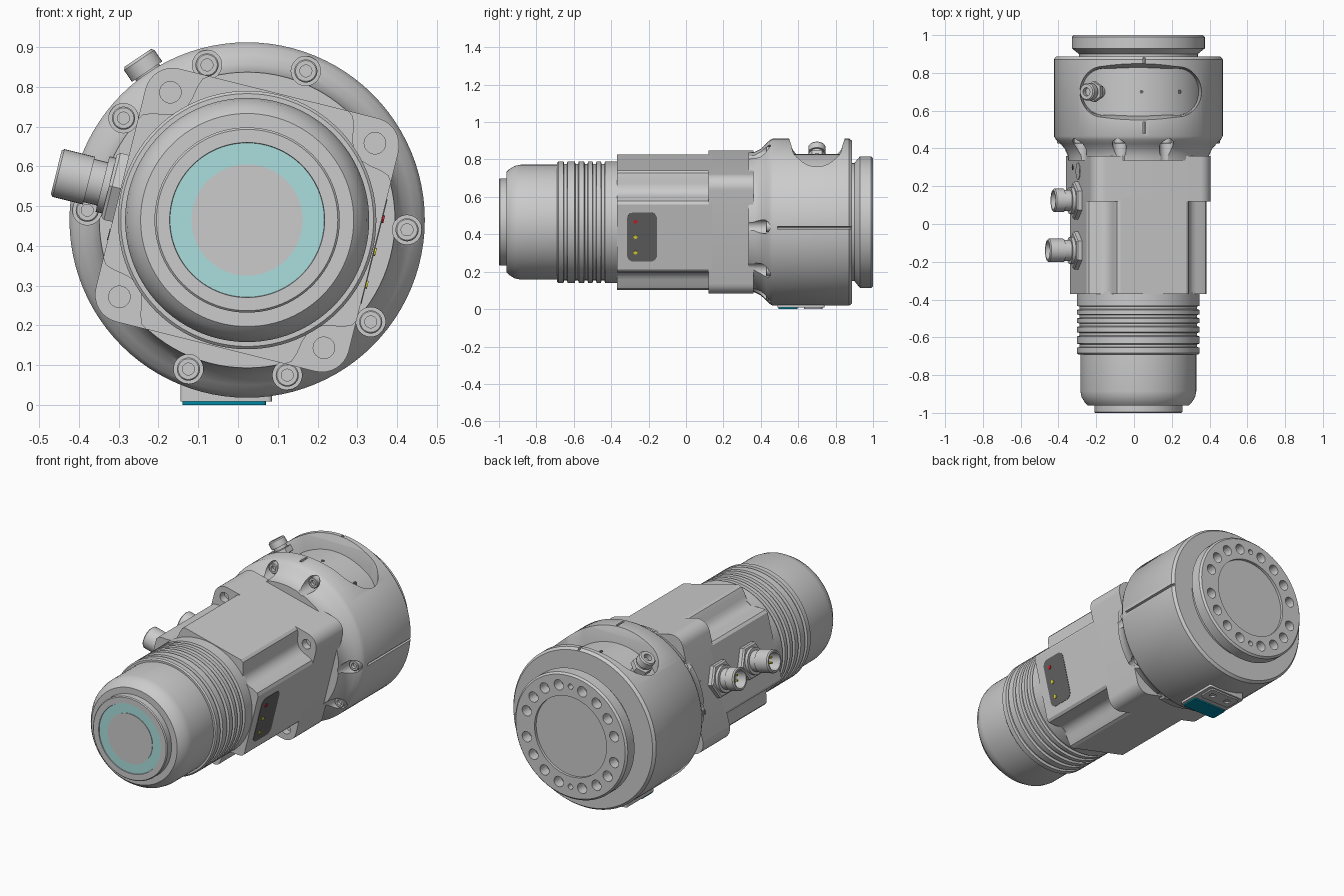
import bpy, bmesh
from math import sin, cos, pi, radians
from mathutils import Vector

if "Cube" in bpy.data.objects:
    bpy.data.objects.remove(bpy.data.objects["Cube"])

CX, CZ, TILT = 0.023, 0.465, radians(14)
Y = Vector((0, 1, 0))
AXIS = Vector((CX, 0, CZ))


def material(name, color):
    m = bpy.data.materials.new(name)
    m.diffuse_color = (*color, 1)
    m.use_nodes = True
    m.node_tree.nodes["Principled BSDF"].inputs["Base Color"].default_value = m.diffuse_color
    return m


CYAN = material("cyan", (0.40, 0.74, 0.73))
TEAL = material("teal", (0.0, 0.25, 0.36))
DARK = material("dark_grey", (0.13, 0.13, 0.13))
YELLOW = material("yellow", (0.75, 0.70, 0.03))
RED = material("red", (0.75, 0.01, 0.02))


def loft(name, rings, mat=None):
    """Skin a list of equal-length point rings and cap both ends."""
    bm = bmesh.new()
    rows = [[bm.verts.new(p) for p in ring] for ring in rings]
    n = len(rows[0])
    for a, b in zip(rows, rows[1:]):
        for i in range(n):
            bm.faces.new((a[i], a[(i + 1) % n], b[(i + 1) % n], b[i]))
    bm.faces.new(rows[0])
    bm.faces.new(rows[-1])
    bmesh.ops.recalc_face_normals(bm, faces=bm.faces)
    me = bpy.data.meshes.new(name)
    bm.to_mesh(me)
    bm.free()
    ob = bpy.data.objects.new(name, me)
    bpy.context.collection.objects.link(ob)
    if mat:
        me.materials.append(mat)
    return ob


def rod(name, origin, axis, profile, n=32, mat=None):
    """Turned part: profile of (distance along axis, radius)."""
    axis = axis.normalized()
    u = axis.cross(Vector((0, 0, 1)) if abs(axis.z) < 0.9 else Y).normalized()
    v = axis.cross(u)
    rings = [[origin + axis * d + r * (u * cos(2 * pi * i / n) + v * sin(2 * pi * i / n))
              for i in range(n)] for d, r in profile]
    return loft(name, rings, mat)


def lathe(name, profile, mat=None):
    return rod(name, AXIS, Y, profile, 96, mat)


def radial(deg):
    return Vector((cos(radians(deg)), 0, sin(radians(deg))))


def polar(r, deg, y):
    return AXIS + radial(deg) * r + Y * y


def local(u, v, y):
    """Point in the tilted frame of the square body."""
    c, s = cos(TILT), sin(TILT)
    return Vector((CX + u * c + v * s, y, CZ - u * s + v * c))


def square_prism(name, corner, y0, y1):
    outline = []
    for k in range(4):
        c, s = round(cos(k * pi / 2)), round(sin(k * pi / 2))
        outline += [(x * c - z * s, x * s + z * c) for x, z in corner]
    return loft(name, [[local(u, v, y) for u, v in outline] for y in (y0, y1)])


def rounded_rect(w, h, r, n=8):
    pts = []
    for k, (sx, sy) in enumerate(((1, 1), (-1, 1), (-1, -1), (1, -1))):
        for i in range(n + 1):
            a = (k + i / n) * pi / 2
            pts.append((sx * (w - r) + r * cos(a), sy * (h - r) + r * sin(a)))
    return pts


def cut(target, cutters):
    bpy.context.view_layer.objects.active = target
    for c in cutters:
        m = target.modifiers.new("cut", 'BOOLEAN')
        m.object = c
        m.solver = 'EXACT'
        bpy.ops.object.modifier_apply(modifier=m.name)
        bpy.data.objects.remove(c)


# Front cap with coloured light ring
lathe("front_cap", [(-.985, .193), (-1, .195), (-1, .228), (-.995, .233), (-.96, .233), (-.96, .268),
                    (-.945, .283), (-.915, .301), (-.885, .307), (-.69, .307)])
lathe("light_ring", [(-.98, .194), (-.996, .194)], CYAN)
lathe("center_disc", [(-.98, .14), (-.999, .14)])

# Ribbed collar
ribs = [(-.69, .30), (-.69, .318), (-.683, .325)]
for y in (-.655, -.595, -.545, -.50, -.455):
    ribs += [(y, .325), (y + .004, .311), (y + .018, .311), (y + .022, .325)]
lathe("ribbed_collar", ribs + [(-.36, .325)])

# Square motor body with relieved corners
half = [(.328, .18), (.318, .195), (.295, .203), (.265, .208), (.243, .215)]
square_prism("motor_body", half + [(.227, .227)] + [(b, a) for a, b in reversed(half)], -.37, .14)

# Mounting flange with four holes
arc = [(.258 + .07 * cos(i * pi / 16), .258 + .07 * sin(i * pi / 16)) for i in range(9)]
flange = square_prism("mounting_flange", arc, .12, .36)
holes = [polar(.375, 31 + 90 * k, 0) for k in range(4)]
cut(flange, [rod("hole_cutter", p, Y, [(.05, .027), (.16, .027)]) for p in holes])

# Round gear housing
housing = lathe("gear_housing", [(.335, .372), (.365, .375), (.40, .392), (.425, .415), (.445, .436),
                                 (.465, .447), (.872, .447), (.887, .435)])
pocket = [[Vector((cx + u, .70 + v, z)) for u, v in rounded_rect(w, h, h, 12)]
          for z, cx, w, h in ((.58, .035, .30, .12), (.80, .037, .325, .123),
                              (.87, .04, .35, .135), (.93, .043, .375, .155))]
cutters = [loft("pocket_cutter", pocket)]
bolts = [-3.5 + 36 * k for k in range(10) if k not in (1, 6)]
cutters += [rod("bolt_cutter", polar(.403, a, 0), Y, [(.3, .037), (.465, .037)]) for a in bolts]
cutters += [rod("groove_cutter", polar(.44, a, y), Y, [(0, .007), (d, .007)], 8)
            for a, y, d in ((-4, .49, .42), (86, .85, .05), (86, .48, .06))]
for c in cutters[-3:]:
    for v in c.data.vertices:
        off = (v.co - AXIS) * 1
        off.y = 0
        v.co += off.normalized() * (.02 if off.length > .44 else 0)
cut(housing, cutters)
lathe("pocket_floor", [(.50, .363), (.875, .363)])
for x in (.04, .24):
    rod("pocket_pin", Vector((x, .70, .70)), Vector((0, 0, 1)),
        [(0, .01), ((CZ + (.364 ** 2 - (x - CX) ** 2) ** .5) - .70 + .002, .01)], 16, DARK)
for a in bolts:
    rod("housing_screw", polar(.403, a, 0), Y, [(.475, .029), (.43, .029), (.427, .026), (.427, .015), (.445, .015)])

# Output flange with ring of threaded holes and recessed centre
output = lathe("output_flange", [(.87, .315), (.90, .315), (.93, .352), (.99, .352), (1, .342),
                                 (1, .225), (.985, .225)])
cutters = [rod("tap_cutter", polar(.283, 15 + 90 * g + 20 * k, 0), Y, [(.94, .029), (1.05, .029)], 24)
           for g in range(4) for k in range(4)]
cutters += [rod("pin_cutter", polar(.283, a, 0), Y, [(.96, .015), (1.05, .015)], 16) for a in (90, 270)]
cut(output, cutters)

# Air fitting in the top pocket
base, out = polar(.35, 124, .70), radial(124)
rod("fitting_neck", base, out, [(0, .032), (.06, .032)])
rod("fitting_hex", base, out, [(.05, .05), (.053, .055), (.082, .055), (.085, .05)], 6)
rod("fitting_cap", base, out, [(.08, .036), (.10, .036), (.10, .046), (.135, .046), (.142, .04),
                              (.142, .022), (.115, .022)])

# Two round plug connectors on the left side
side = (local(-1, 0, 0) - local(0, 0, 0)).normalized()
for y, length in ((.125, .155), (-.14, .185)):
    root = local(-.31, 0, y)
    rod("connector_hex", root, side, [(0, .10), (.04, .10), (.048, .092)], 6)
    rod("connector_barrel", root, side, [(.03, .072), (.065, .072), (.065, .056), (.10, .056), (.10, .062),
                                         (length - .006, .062), (length, .056), (length, .048), (.09, .048)])
    for k in range(4):
        off = Y * .022 * cos(k * pi / 2 + pi / 4) + Vector((0, 0, 1)) * .022 * sin(k * pi / 2 + pi / 4)
        rod("connector_pin", root + off, side, [(.08, .006), (length - .03, .006)], 8, YELLOW)
rod("side_plug", local(-.32, .0, .28), side, [(0, .045), (.011, .045)])
rod("side_pin", local(-.32, -.12, .30), side, [(0, .014), (.01, .014)], 16, DARK)

# Indicator window with three lights on the right side
window = [[local(u, v, -.235 + h) for h, v in rounded_rect(.08, .135, .035)] for u in (.32, .330)]
loft("indicator_window", window, DARK)
for v, mat in ((.085, RED), (0, YELLOW), (-.085, YELLOW)):
    rod("indicator_light", local(.325, v, -.27), -side, [(0, .010), (.009, .010)], 16, mat)


# Name plate pad and cable port under the housing
def plate(name, x, y, w, h, r, z0, z1, mat=None):
    return loft(name, [[Vector((x + u, y + v, z)) for u, v in rounded_rect(w, h, r, 4)] for z in (z0, z1)], mat)


plate("bottom_pad", -.03, .615, .115, .125, .01, .008, .06)
plate("blank_label", -.035, .545, .105, .05, .008, .0, .02, TEAL)
port = plate("bottom_port", -.03, .68, .095, .05, .015, .0, .03)
cut(port, [rod("port_cutter", Vector((x, .68, -.02)), Vector((0, 0, 1)), [(0, .018), (.035, .018)], 20)
           for x in (-.08, .02)])

# Smooth turned surfaces, keep machined edges sharp
bpy.ops.object.select_all(action='DESELECT')
for ob in bpy.context.scene.objects:
    ob.select_set(True)
    bpy.context.view_layer.objects.active = ob
bpy.ops.object.shade_smooth_by_angle(angle=radians(30))
